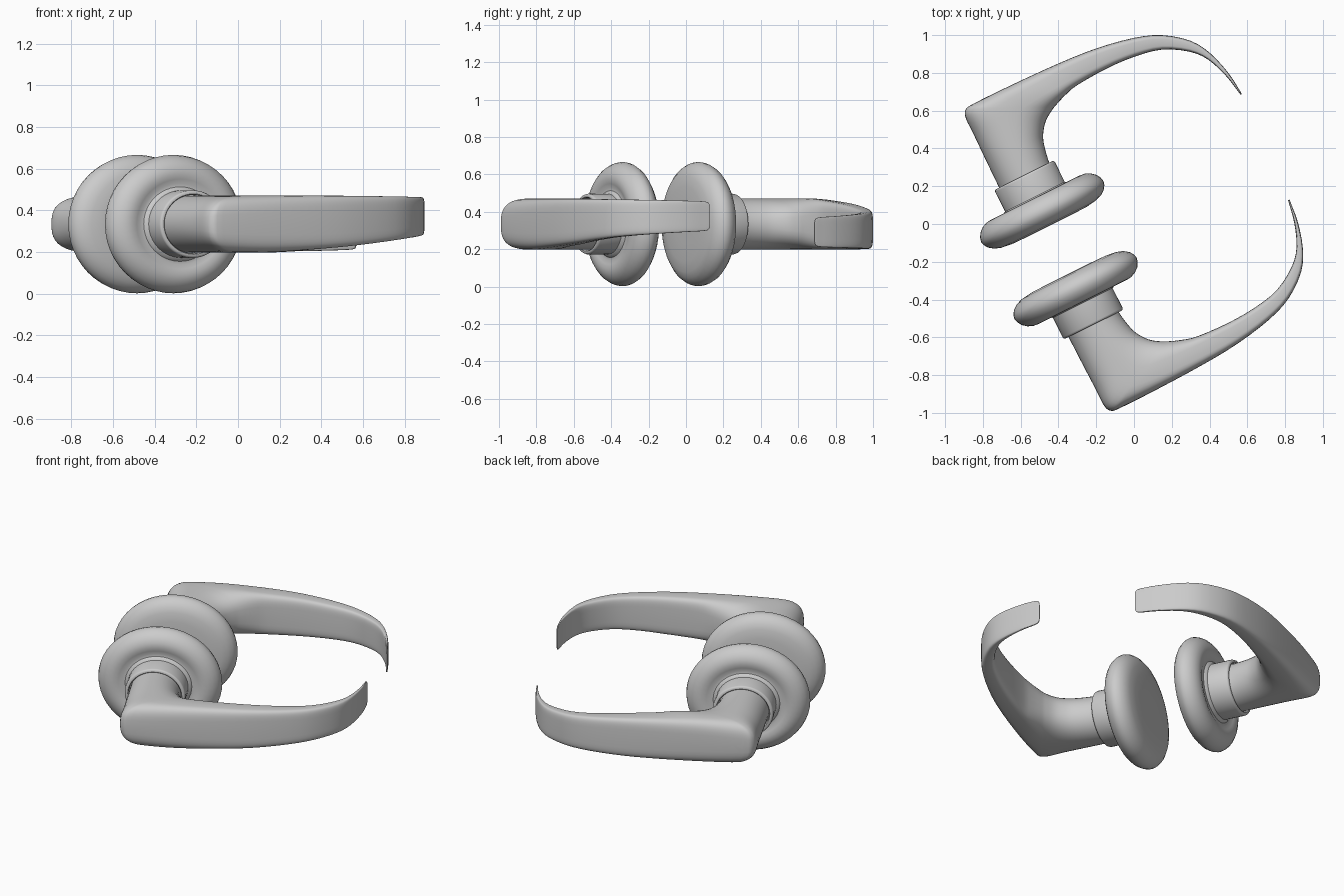
import bpy, bmesh, math
from mathutils import Matrix, Vector

TILT = math.radians(26.5)   # both handles share one tilted spindle axis
SEG = 48
ZC = 0.334                  # spindle height


def finish(bm, name, matrix, angle=40):
    bmesh.ops.recalc_face_normals(bm, faces=bm.faces)
    me = bpy.data.meshes.new(name)
    bm.to_mesh(me)
    bm.free()
    ob = bpy.data.objects.new(name, me)
    bpy.context.collection.objects.link(ob)
    ob.matrix_world = matrix
    bpy.ops.object.select_all(action='DESELECT')
    ob.select_set(True)
    bpy.context.view_layer.objects.active = ob
    bpy.ops.object.shade_smooth_by_angle(angle=math.radians(angle))


def skin(rings):
    """Bridge a list of closed point rings and cap both ends."""
    bm = bmesh.new()
    vr = [[bm.verts.new(p) for p in r] for r in rings]
    n = len(vr[0])
    for a, b in zip(vr, vr[1:]):
        for i in range(n):
            j = (i + 1) % n
            bm.faces.new((a[i], a[j], b[j], b[i]))
    bm.faces.new(vr[0])
    bm.faces.new(vr[-1])
    return bm


def lathe(profile):
    # round about the spindle, slightly squashed in z
    return skin([[(r * math.cos(2 * math.pi * i / SEG), -q,
                   0.918 * r * math.sin(2 * math.pi * i / SEG)) for i in range(SEG)]
                 for r, q in profile])


def spline(rows, steps):
    out = []
    for k in range(len(rows) - 1):
        p0, p1, p2, p3 = (rows[max(0, min(len(rows) - 1, k + d))] for d in (-1, 0, 1, 2))
        for i in range(steps):
            t = i / steps
            out.append([0.5 * (2 * b + (c - a) * t + (2 * a - 5 * b + 4 * c - d) * t * t
                               + (3 * b - a - 3 * c + d) * t ** 3)
                        for a, b, c, d in zip(p0, p1, p2, p3)])
    return out + [list(rows[-1])]


# rose: cushioned disc dipping towards the collar
ROSE = [(0.12, 0.136), (0.22, 0.138), (0.28, 0.146), (0.315, 0.158), (0.342, 0.178),
        (0.357, 0.2), (0.362, 0.22), (0.357, 0.243), (0.342, 0.268), (0.318, 0.288),
        (0.29, 0.3), (0.262, 0.303), (0.235, 0.298), (0.212, 0.29), (0.195, 0.292),
        (0.183, 0.305), (0.17, 0.31)]

# collar: short sleeve with a recessed socket
COLLAR = [(0.176, 0.27), (0.177, 0.424), (0.174, 0.432), (0.167, 0.436), (0.158, 0.436),
          (0.153, 0.43), (0.153, 0.39)]

# lever stations: outer (s, q), inner (s, q), bottom, top, squareness
LEVER = [
    (-0.149, 0.38, 0.149, 0.38, -0.137, 0.137, 2.0),
    (-0.148, 0.45, 0.150, 0.45, -0.137, 0.137, 2.0),
    (-0.146, 0.60, 0.171, 0.55, -0.137, 0.137, 2.1),
    (-0.143, 0.75, 0.200, 0.605, -0.137, 0.137, 2.3),
    (-0.142, 0.845, 0.235, 0.645, -0.137, 0.137, 2.6),
    (-0.122, 0.885, 0.280, 0.675, -0.137, 0.137, 2.9),
    (-0.07, 0.894, 0.315, 0.692, -0.137, 0.137, 3.2),
    (0.15, 0.893, 0.385, 0.718, -0.135, 0.137, 3.8),
    (0.426, 0.884, 0.465, 0.737, -0.122, 0.137, 4.5),
    (0.641, 0.866, 0.637, 0.746, -0.106, 0.136, 5),
    (0.844, 0.827, 0.800, 0.737, -0.086, 0.134, 5),
    (0.985, 0.773, 0.950, 0.705, -0.070, 0.132, 5),
    (1.106, 0.679, 1.075, 0.630, -0.058, 0.130, 5),
    (1.170, 0.573, 1.145, 0.548, -0.050, 0.128, 5),
    (1.209, 0.438, 1.190, 0.431, -0.042, 0.125, 5),
    (1.221, 0.335, 1.210, 0.334, -0.036, 0.121, 5),
    (1.223, 0.312, 1.214, 0.311, -0.025, 0.110, 5),
    (1.223, 0.306, 1.216, 0.306, -0.010, 0.095, 5),
]


def lever():
    rings = []
    for so, qo, si, qi, zb, zt, n in spline(LEVER, 3):
        ring = []
        for i in range(40):
            t = 2 * math.pi * i / 40
            c, s = math.cos(t), math.sin(t)
            a = math.copysign(abs(c) ** (2 / n), c)
            b = math.copysign(abs(s) ** (2 / n), s)
            p = Vector((so, qo)).lerp(Vector((si, qi)), (a + 1) / 2)
            ring.append((p.x, -p.y, (zb + zt) / 2 + b * (zt - zb) / 2))
        rings.append(ring)
    return skin(rings)


# two identical handles, the rear one turned half a turn about the lever direction
for side, offset, turn in (("front", -0.429, 0.0), ("rear", -0.405, math.pi)):
    m = (Matrix.Rotation(TILT, 4, 'Z') @ Matrix.Translation((offset, 0.055, 0))
         @ Matrix.Rotation(turn, 4, 'X'))
    m = Matrix.Translation((0, 0, ZC)) @ m
    finish(lathe(ROSE), side + "_rose", m)
    finish(lathe(COLLAR), side + "_collar", m)
    finish(lever(), side + "_lever", m, 50)
